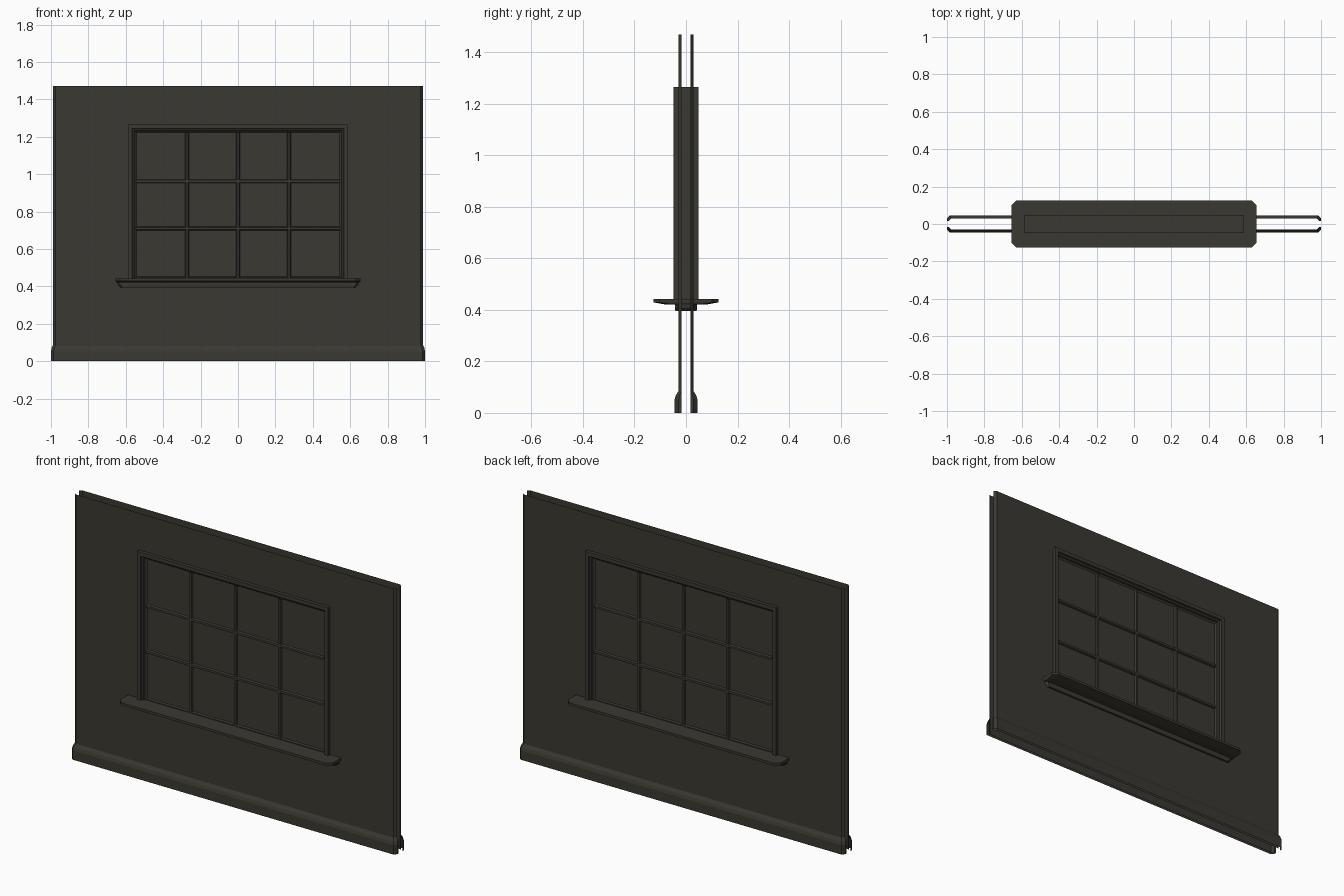
import bpy, bmesh

if "Cube" in bpy.data.objects:
    bpy.data.objects.remove(bpy.data.objects["Cube"])

paint = bpy.data.materials.new("dark_olive_paint")
paint.diffuse_color = (0.042, 0.040, 0.031, 1)
paint.use_nodes = True
paint.node_tree.nodes["Principled BSDF"].inputs["Base Color"].default_value = paint.diffuse_color


def finish(name, bm, mirror=True):
    """Make an object; front halves face -y and are mirrored to the back."""
    bmesh.ops.remove_doubles(bm, verts=bm.verts, dist=0.00005)
    bmesh.ops.recalc_face_normals(bm, faces=bm.faces)
    if mirror:
        bm.normal_update()
        if sum(f.normal.y * f.calc_area() for f in bm.faces) > 0:
            bmesh.ops.reverse_faces(bm, faces=bm.faces)
    me = bpy.data.meshes.new(name)
    bm.to_mesh(me)
    bm.free()
    me.materials.append(paint)
    ob = bpy.data.objects.new(name, me)
    bpy.context.collection.objects.link(ob)
    if mirror:
        m = ob.modifiers.new("front_and_back", 'MIRROR')
        m.use_axis = (False, True, False)
        m.use_mirror_merge = False
    return ob


def skin(name, rows, closed=False, caps=False, skip=(), mirror=True):
    """Quads between neighbouring rows of points."""
    bm = bmesh.new()
    vs = [[bm.verts.new(p) for p in r] for r in rows]
    n = len(rows[0])
    for i in range(len(rows) - 1):
        for j in range(n if closed else n - 1):
            if (i, j) not in skip:
                k = (j + 1) % n
                bm.faces.new((vs[i][j], vs[i][k], vs[i + 1][k], vs[i + 1][j]))
    if caps:
        bm.faces.new(vs[0])
        bm.faces.new(vs[-1])
    return finish(name, bm, mirror)


# Wall sheet: side edges bend inwards, opening left for the window
cols = [(-.99, -.017), (-.977, -.029), (-.57, -.029),
        (.57, -.029), (.977, -.029), (.99, -.017)]
skin("wall_sheet", [[(x, y, z) for x, y in cols] for z in (0, .43, 1.25, 1.47)],
     skip={(1, 2)})

# Baseboard: rounded-over top, ends returned to the wall
rows = []
for z, d in ((0, .0445), (.052, .0445), (.068, .040), (.085, .029)):
    xo = 1 - (.0445 - d) * .6
    right = [(xo - .014, -d, z), (xo, -max(.017, d - .015), z), (xo, -.017, z)]
    rows.append([(-x, y, zz) for x, y, zz in reversed(right)] + right)
skin("baseboard", rows)

# Window casing: stepped profile swept up, across and down
W, TOP, BOT = .587, 1.265, .435
profile = [(0, 0), (0, -.048), (.021, -.048), (.023, -.037),
           (.032, -.035), (.034, -.025), (.043, -.018)]
skin("window_casing", [[(-W + i, y, BOT), (-W + i, y, TOP - i),
                        (W - i, y, TOP - i), (W - i, y, BOT)]
                       for i, y in profile])

# Glass
GX, GB, GT, GY = .546, .438, 1.224, -.018
skin("window_glass", [[(-GX, GY, z), (GX, GY, z)] for z in (GB, GT)])

# Glazing bars: chamfered strips on the glass
bar = [(-.010, GY), (-.006, -.028), (.006, -.028), (.010, GY)]
for k, x in enumerate((-.273, 0, .273)):
    skin(f"upright_bar_{k + 1}",
         [[(x + o, y, z) for o, y in bar] for z in (GB, GT)])
for k, z in enumerate((.442, .709, .962)):
    skin(f"cross_bar_{k + 1}",
         [[(x, y, z + o) for o, y in bar] for x in (-GX, GX)])


def ring(hx, hy, z, c):
    """Rectangle with cut corners."""
    return [(hx, -hy + c, z), (hx, hy - c, z), (hx - c, hy, z), (-hx + c, hy, z),
            (-hx, hy - c, z), (-hx, -hy + c, z), (-hx + c, -hy, z), (hx - c, -hy, z)]


# Sill board running through the wall, and the apron moulding under it
skin("sill_board", [ring(.655, .126, .443, .025), ring(.655, .126, .429, .025),
                    ring(.650, .080, .421, .020)],
     closed=True, caps=True, mirror=False)
skin("sill_apron", [ring(.646, .043, .422, .012), ring(.642, .043, .408, .012),
                    ring(.628, .041, .395, .012)],
     closed=True, caps=True, mirror=False)
